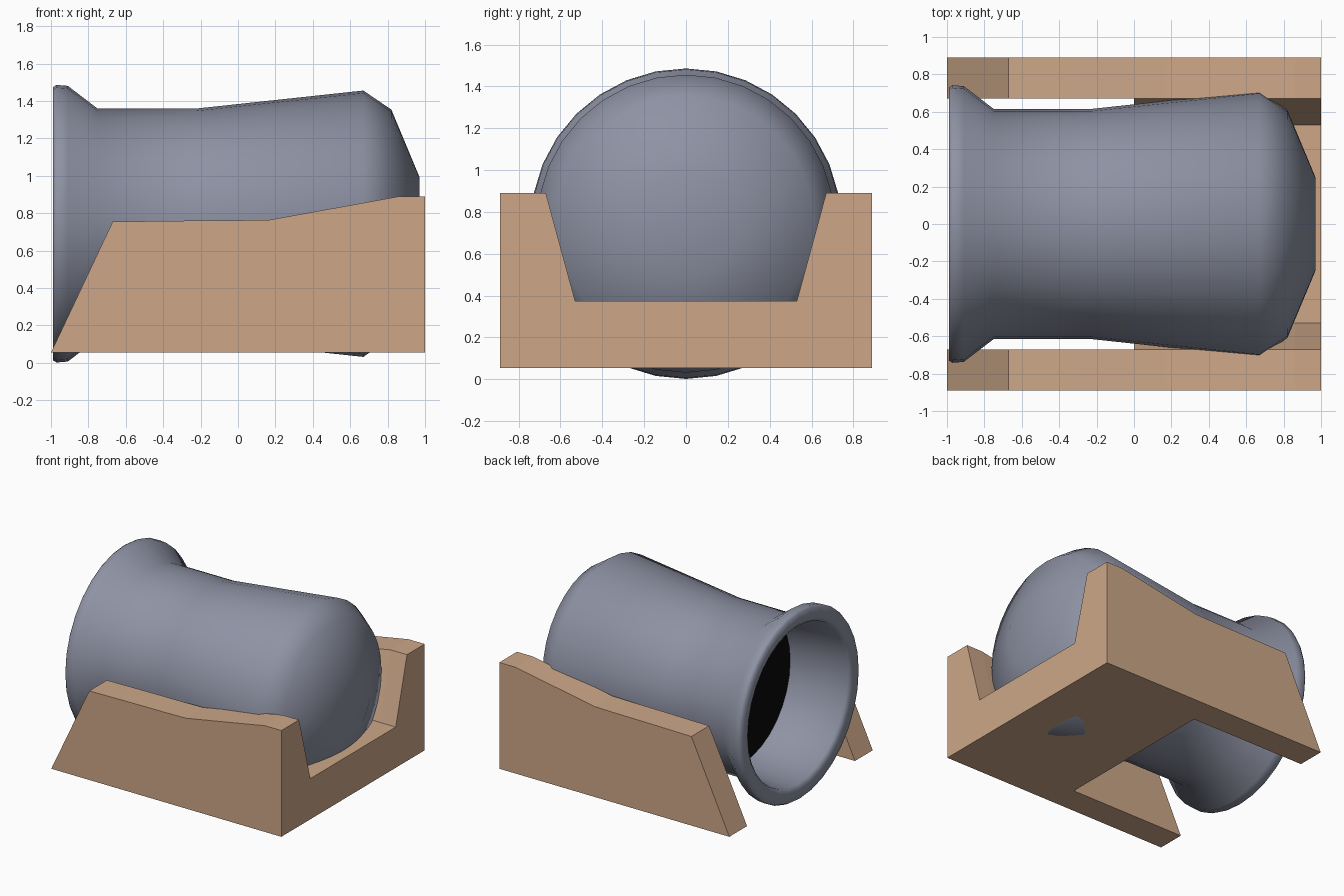
import bpy, bmesh, math

cube = bpy.data.objects.get("Cube")
if cube:
    bpy.data.objects.remove(cube)


def material(name, rgb, roughness):
    m = bpy.data.materials.new(name)
    m.use_nodes = True
    m.diffuse_color = (*rgb, 1)
    bsdf = m.node_tree.nodes["Principled BSDF"]
    bsdf.inputs["Base Color"].default_value = (*rgb, 1)
    bsdf.inputs["Roughness"].default_value = roughness
    return m


def finish(name, bm, mats):
    bmesh.ops.remove_doubles(bm, verts=bm.verts, dist=0.0001)
    bmesh.ops.recalc_face_normals(bm, faces=bm.faces)
    mesh = bpy.data.meshes.new(name)
    bm.to_mesh(mesh)
    bm.free()
    for m in mats:
        mesh.materials.append(m)
    obj = bpy.data.objects.new(name, mesh)
    bpy.context.scene.collection.objects.link(obj)
    return obj


def bridge(bm, a, b):
    """Join two closed loops of equal length with quads."""
    n = len(a)
    return [bm.faces.new((a[i], a[(i + 1) % n], b[(i + 1) % n], b[i])) for i in range(n)]


wood = material("tan wood", (0.61, 0.39, 0.25), 0.7)
metal = material("blue grey metal", (0.27, 0.29, 0.37), 0.5)
black = material("bore black", (0.003, 0.003, 0.003), 0.9)

# Barrel: lathed round the x axis, from the bore floor out over the lip to the breech
AXIS_Z, SIDES = 0.744, 32
profile = [(-0.5, 0.58), (-0.97, 0.62), (-0.99, 0.65), (-0.99, 0.73), (-0.97, 0.742),
           (-0.91, 0.737), (-0.75, 0.615), (-0.23, 0.615), (0.67, 0.712),
           (0.82, 0.61), (0.97, 0.25)]
bm = bmesh.new()
rings = []
for x, r in profile:
    angles = [math.tau * i / SIDES for i in range(SIDES)]
    rings.append([bm.verts.new((x, r * math.sin(a), AXIS_Z + r * math.cos(a))) for a in angles])
for a, b in zip(rings, rings[1:]):
    bridge(bm, a, b)
bm.faces.new(rings[-1])
bore_floor = bm.faces.new(rings[0])
bore_floor.material_index = 1
barrel = finish("barrel", bm, [metal, black])
bpy.context.view_layer.objects.active = barrel
barrel.select_set(True)
bpy.ops.object.shade_smooth_by_angle(angle=math.radians(70))

# Carriage: a U-shaped saddle at the back, with two open cheeks reaching forward
BASE, FLOOR, OUT, INNER, FLOOR_Y = 0.055, 0.375, 0.89, 0.67, 0.53
bm = bmesh.new()


def inner_points(h):
    return [(INNER, BASE), (INNER, h), (FLOOR_Y, FLOOR),
            (-FLOOR_Y, FLOOR), (-INNER, h), (-INNER, BASE)]


def section(x, h):
    pts = [(OUT, BASE), (OUT, h)] + inner_points(h)[1:5] + [(-OUT, h), (-OUT, BASE)]
    return [bm.verts.new((x, y, z)) for y, z in pts]


stations = [section(x, h) for x, h in ((0, 0.762), (0.17, 0.765), (0.86, 0.89), (1, 0.89))]
for a, b in zip(stations, stations[1:]):
    bridge(bm, a, b)
bm.faces.new(stations[-1])
bm.faces.new([bm.verts.new((0, y, z)) for y, z in inner_points(0.762)])

cheek = [(0, BASE), (-1, BASE), (-0.67, 0.755), (-0.28, 0.76), (0, 0.762)]
for side in (1, -1):
    loops = [[bm.verts.new((x, side * y, z)) for x, z in cheek] for y in (INNER, OUT)]
    # The last quad lies against the saddle, so it is left out
    bm.faces.remove(bridge(bm, *loops)[-1])
    for loop in loops:
        bm.faces.new(loop)
finish("carriage", bm, [wood])
